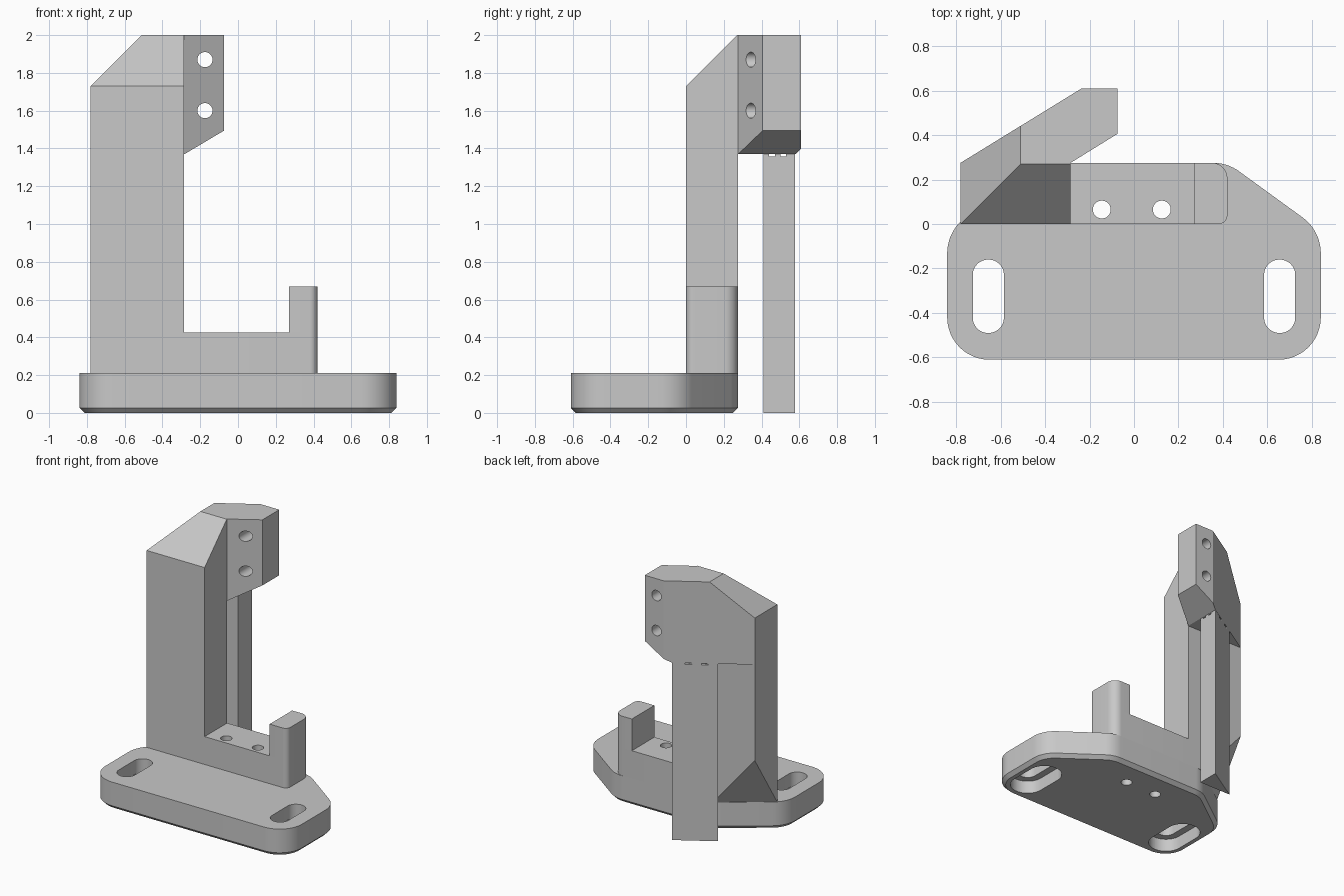
import bpy, bmesh, math
from mathutils import Vector

if "Cube" in bpy.data.objects:
    bpy.data.objects.remove(bpy.data.objects["Cube"])

grey = bpy.data.materials.new("plain_grey")
grey.use_nodes = True
grey.diffuse_color = (0.58, 0.58, 0.58, 1)
grey.node_tree.nodes["Principled BSDF"].inputs["Base Color"].default_value = grey.diffuse_color


def fillet(corners, steps=12):
    """Round the corners (x, y, radius) of a closed outline."""
    out = []
    for i, (x, y, r) in enumerate(corners):
        p = Vector((x, y))
        if not r:
            out.append(p)
            continue
        a = (Vector(corners[i - 1][:2]) - p).normalized()
        b = (Vector(corners[(i + 1) % len(corners)][:2]) - p).normalized()
        half = a.angle(b) / 2
        centre = p + (a + b).normalized() * r / math.sin(half)
        start = (p + a * r / math.tan(half) - centre).normalized()
        end = (p + b * r / math.tan(half) - centre).normalized()
        for k in range(steps + 1):
            t = k / steps
            out.append(centre + start.slerp(end, t).normalized() * r)
    return out


def prism(name, outline, z0, z1, cuts=(), chamfer=0):
    """Extrude an outline, then slice it with (point, outward normal) planes."""
    bm = bmesh.new()
    floor = bm.faces.new([bm.verts.new((p[0], p[1], z0)) for p in outline])
    rim = list(floor.edges)
    top = bmesh.ops.extrude_face_region(bm, geom=[floor], use_keep_orig=True)["geom"]
    for v in top:
        if isinstance(v, bmesh.types.BMVert):
            v.co.z = z1
    bmesh.ops.recalc_face_normals(bm, faces=bm.faces)
    if chamfer:
        bmesh.ops.bevel(bm, geom=rim, offset=chamfer, segments=1, affect='EDGES')
    for point, normal in cuts:
        geom = bm.verts[:] + bm.edges[:] + bm.faces[:]
        res = bmesh.ops.bisect_plane(bm, geom=geom, plane_co=point, plane_no=normal, clear_outer=True)
        edges = [e for e in res["geom_cut"] if isinstance(e, bmesh.types.BMEdge) and e.is_boundary]
        bmesh.ops.contextual_create(bm, geom=edges)
    bmesh.ops.recalc_face_normals(bm, faces=bm.faces)
    mesh = bpy.data.meshes.new(name)
    bm.to_mesh(mesh)
    bm.free()
    mesh.materials.append(grey)
    ob = bpy.data.objects.new(name, mesh)
    bpy.context.collection.objects.link(ob)
    return ob


def rect(x0, x1, y0, y1, r=0):
    return fillet([(x0, y0, r), (x1, y0, r), (x1, y1, r), (x0, y1, r)])


def slot(name, x, y, width, length, z0, z1):
    w, h = width / 2, length / 2
    return prism(name, rect(x - w, x + w, y - h, y + h, w * 0.99), z0, z1)


def drill(ob, cutters):
    """Subtract the cutters and discard them."""
    bpy.context.view_layer.objects.active = ob
    for cutter in cutters:
        cutter.hide_render = True
        mod = ob.modifiers.new("cut", 'BOOLEAN')
        mod.operation, mod.solver, mod.object = 'DIFFERENCE', 'EXACT', cutter
        bpy.ops.object.modifier_apply(modifier=mod.name)
        bpy.data.objects.remove(cutter)


def smooth(ob):
    bpy.ops.object.select_all(action='DESELECT')
    ob.select_set(True)
    bpy.context.view_layer.objects.active = ob
    bpy.ops.object.shade_smooth_by_angle(angle=math.radians(25))


def bolt_cutters():
    return [slot("bolt_cutter", x, 0.065, 0.08, 0.08, -0.1, 0.6) for x in (-0.145, 0.125)]


BACK, LEFT, RIGHT = 0.275, -0.78, -0.285
DECK, NECK = 0.21, 1.37

# Base plate with counterbored slots and bolt holes
half = [(0.84, -0.61, 0.19), (0.84, -0.03, 0.2), (0.42, BACK, 0.2)]
outline = half + [(-x, y, r) for x, y, r in reversed(half)]
base = prism("base_plate", fillet(outline), 0, DECK, chamfer=0.027)
cutters = bolt_cutters()
for x in (-0.655, 0.655):
    cutters.append(slot("slot_cutter", x, -0.325, 0.14, 0.33, -0.1, 0.4))
    cutters.append(slot("pocket_cutter", x, -0.325, 0.25, 0.44, -0.1, 0.1))
drill(base, cutters)
smooth(base)

# Low bar and raised end post
end = [(0.42, 0, 0.04), (0.42, BACK, 0.07)]
bar = prism("low_bar", fillet([(RIGHT, 0, 0)] + end + [(RIGHT, BACK, 0)]), DECK, 0.425)
drill(bar, bolt_cutters())
smooth(bar)
post = prism("end_post", fillet([(0.27, 0, 0)] + end + [(0.27, BACK, 0)]), 0.425, 0.67)
smooth(post)

# Upright pillar, its foot sloped in to meet the base edge
a, b, c = Vector((LEFT, BACK, 0.63)), Vector((LEFT, 0.004, DECK)), Vector((-0.42, BACK, DECK))
prism("pillar", rect(LEFT, RIGHT, 0, BACK), DECK, NECK, cuts=[(a, -(b - a).cross(c - a).normalized())])

# Angled head with sloped top and underside
plan = [(LEFT, 0), (RIGHT, 0), (RIGHT, BACK), (-0.075, 0.405),
        (-0.075, 0.61), (-0.235, 0.61), (LEFT, BACK)]
head = prism("angled_head", plan, NECK, 2, cuts=[
    ((LEFT, 0, 1.73), Vector((-1, 0, 1)).normalized()),
    ((0, 0, 1.73), Vector((0, -1, 1)).normalized()),
    ((RIGHT + 0.002, 0, NECK), Vector((0.595, 0, -1)).normalized())])
holes = []
for z in (1.6, 1.87):
    hole = slot("hole_cutter", 0, 0, 0.08, 0.08, -0.5, 0.5)
    hole.rotation_euler.x = math.pi / 2
    hole.location = (-0.175, 0.5, z)
    holes.append(hole)
bpy.context.view_layer.update()
drill(head, holes)
smooth(head)

# Slim triangular prop under the head, notched at its top
prop = prism("rear_prop", [(-0.56, 0.41), (RIGHT, 0.41), (RIGHT, 0.578)], 0, NECK)
drill(prop, [prism("notch_cutter", rect(-0.7, -0.2, y, y + 0.03), 1.358, 1.4) for y in (0.44, 0.5)])
